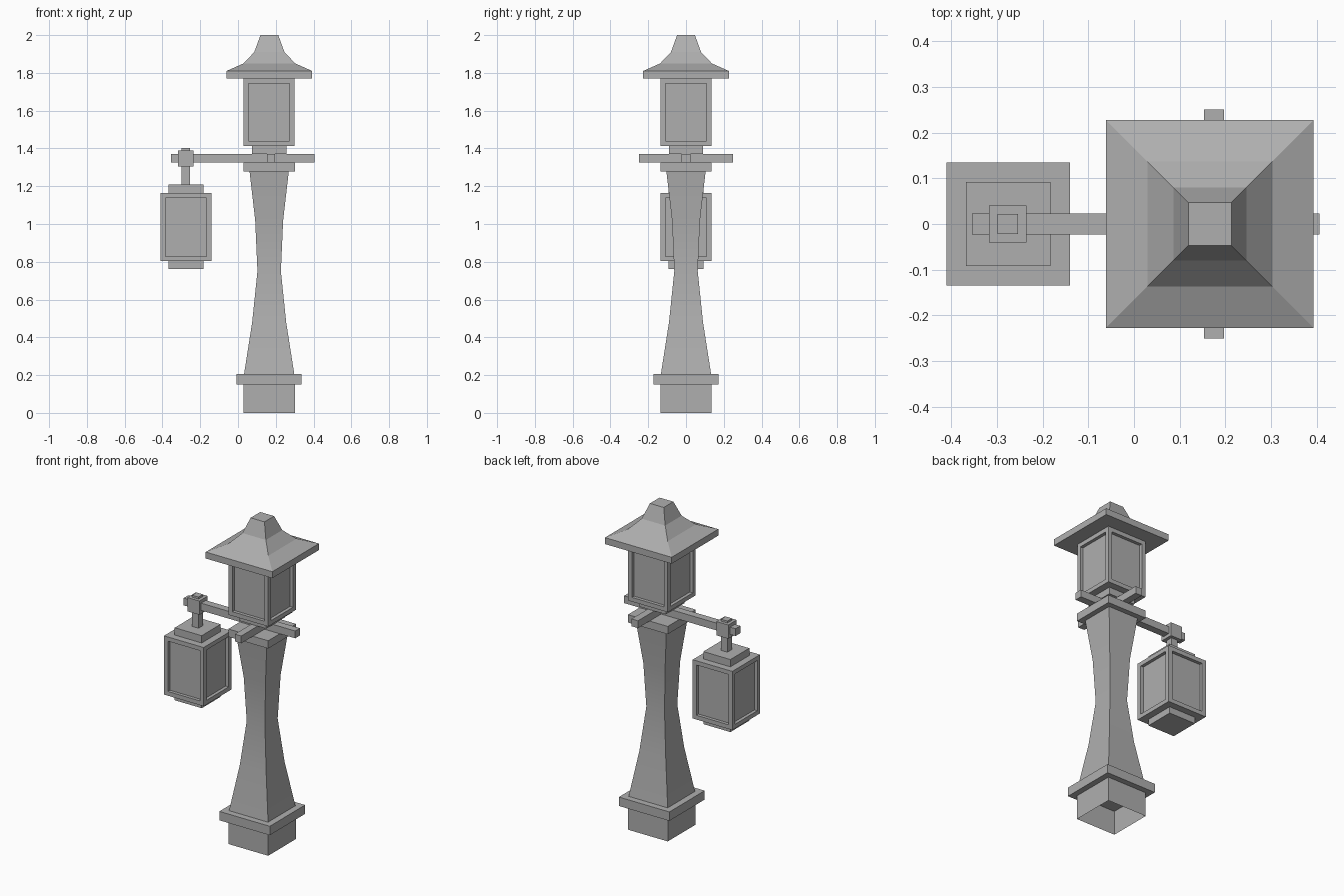
import bpy, bmesh, math

if "Cube" in bpy.data.objects:
    bpy.data.objects.remove(bpy.data.objects["Cube"])

POST_X = 0.165   # axis of the post
LAMP_X = -0.275  # axis of the hanging lantern

# Dark grey metal
metal = bpy.data.materials.new("dark_grey_metal")
metal.diffuse_color = (0.43, 0.43, 0.43, 1)
metal.use_nodes = True
metal.node_tree.nodes["Principled BSDF"].inputs["Base Color"].default_value = metal.diffuse_color


def finish(name, bm):
    bmesh.ops.recalc_face_normals(bm, faces=bm.faces)
    mesh = bpy.data.meshes.new(name)
    bm.to_mesh(mesh)
    bm.free()
    mesh.materials.append(metal)
    obj = bpy.data.objects.new(name, mesh)
    bpy.context.collection.objects.link(obj)
    return obj


def square_loft(bm, cx, profile, hy=None):
    """Stack square rings given as (half width, z); hy overrides the y half width."""
    rings = []
    for h, z in profile:
        k = h if hy is None else hy
        rings.append([bm.verts.new((cx + sx * h, sy * k, z))
                      for sx, sy in ((-1, -1), (1, -1), (1, 1), (-1, 1))])
    for a, b in zip(rings, rings[1:]):
        for i in range(4):
            j = (i + 1) % 4
            bm.faces.new((a[i], a[j], b[j], b[i]))
    bm.faces.new(rings[-1])
    return bm.faces.new(rings[0][::-1])


def part(name, cx, profile, hy=None):
    bm = bmesh.new()
    square_loft(bm, cx, profile, hy)
    return finish(name, bm)


def slab(name, cx, half, z0, z1, hy=None):
    return part(name, cx, [(half, z0), (half, z1)], hy)


def lantern_body(name, cx, half, z0, z1):
    """Box with a flat frame and a straight-sided recessed pane on each side."""
    bm = bmesh.new()
    square_loft(bm, cx, [(half, z0), (half, z1)])
    bmesh.ops.recalc_face_normals(bm, faces=bm.faces)
    sides = [f for f in bm.faces if abs(f.normal.z) < 0.5]
    bmesh.ops.inset_individual(bm, faces=sides, thickness=0.037)
    bm.normal_update()
    for pane in bmesh.ops.extrude_discrete_faces(bm, faces=sides)["faces"]:
        pane.normal_update()
        bmesh.ops.translate(bm, verts=pane.verts[:], vec=pane.normal * -0.02)
    return finish(name, bm)


# Base, open underneath
bm = bmesh.new()
bottom = square_loft(bm, POST_X, [(0.136, 0), (0.136, 0.15)])
bmesh.ops.delete(bm, geom=[bottom], context='FACES_ONLY')
finish("base", bm)
slab("base_collar", POST_X, 0.172, 0.15, 0.205)

# Waisted post, smooth along its length with sharp corners, and its cap
post = part("post", POST_X, [(0.133, 0.205), (0.09, 0.48), (0.062, 0.75),
                             (0.074, 1.02), (0.104, 1.28)])
bpy.context.view_layer.objects.active = post
post.select_set(True)
bpy.ops.object.shade_smooth_by_angle(angle=math.radians(30))
slab("post_cap", POST_X, 0.136, 1.277, 1.325)

# Crossed arms
slab("long_arm", 0.026, 0.38, 1.325, 1.37, 0.023)
slab("short_arm", 0.175, 0.022, 1.325, 1.37, 0.25)

# Top lantern with flared roof
slab("top_lantern_neck", POST_X, 0.091, 1.37, 1.412)
lantern_body("top_lantern", POST_X, 0.135, 1.412, 1.77)
part("roof", POST_X + 0.001, [(0.227, 1.77), (0.227, 1.81), (0.137, 1.85),
                              (0.08, 1.91), (0.047, 2.0)])

# Hanging lantern
slab("hanger_block", LAMP_X - 0.001, 0.041, 1.305, 1.39)
slab("hanger_rod", LAMP_X - 0.001, 0.022, 1.21, 1.402)
slab("hanging_lantern_cap", LAMP_X, 0.092, 1.165, 1.21)
lantern_body("hanging_lantern", LAMP_X, 0.135, 0.803, 1.165)
slab("hanging_lantern_foot", LAMP_X, 0.092, 0.763, 0.803)
